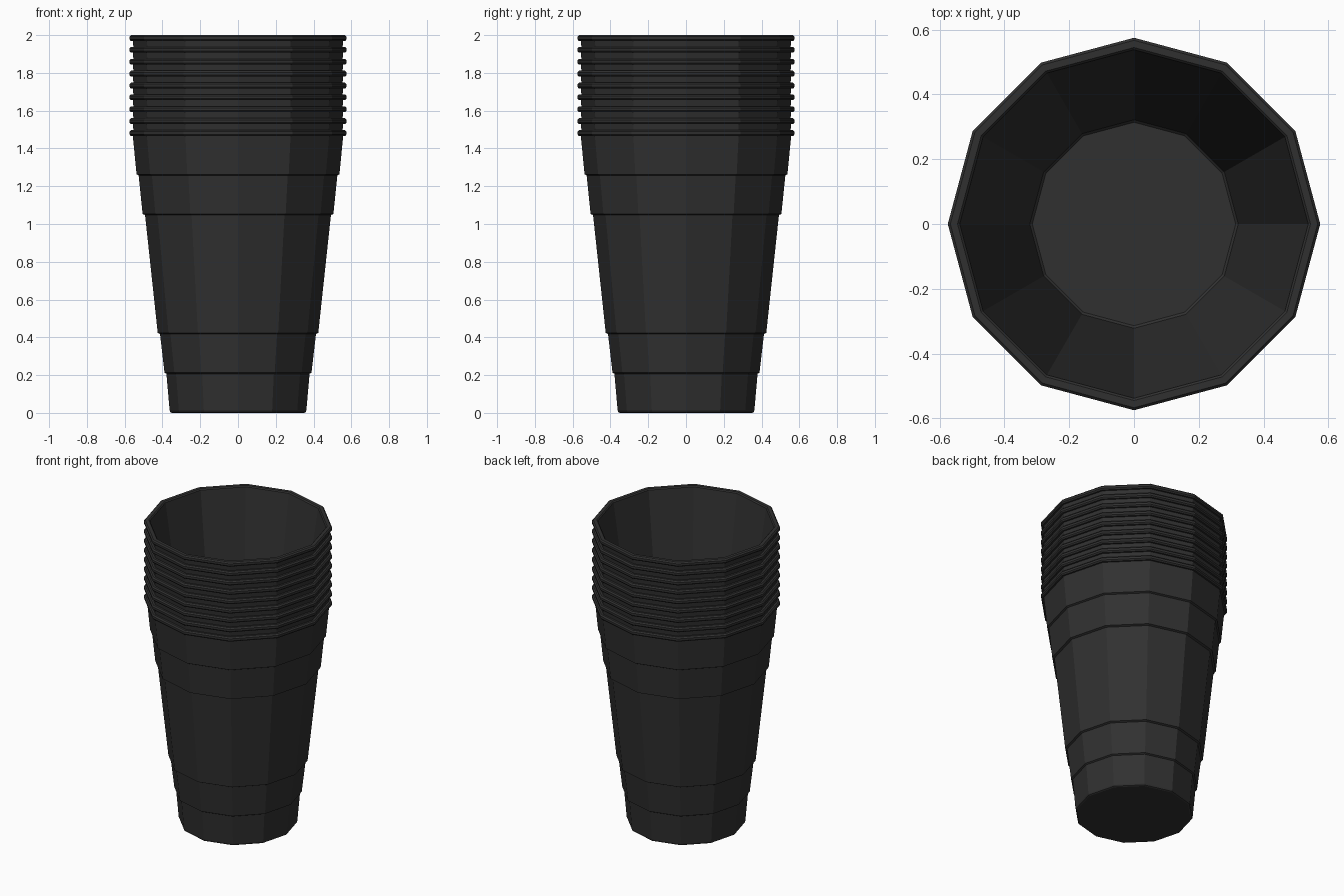
import bpy, bmesh
from math import cos, sin, pi

if "Cube" in bpy.data.objects:
    bpy.data.objects.remove(bpy.data.objects["Cube"])

SIDES, COUNT, HEIGHT = 12, 9, 1.497
PITCH = (2.0 - HEIGHT) / (COUNT - 1)

# Half profile (radius, height): outside from base to rim, then down the inside to the floor
PROFILE = [
    (0.350, 0.0), (0.358, 0.004), (0.362, 0.014),
    (0.379, 0.207), (0.389, 0.213),
    (0.413, 0.418), (0.425, 0.424),
    (0.492, 1.047), (0.505, 1.053),
    (0.526, 1.257), (0.537, 1.263),
    (0.557, 1.467),
    (0.568, 1.467), (0.575, 1.475), (0.575, 1.489), (0.567, HEIGHT),
    (0.545, HEIGHT), (0.538, 1.490),
    (0.322, 0.030), (0.314, 0.022),
]

mat = bpy.data.materials.new("dark_plastic")
mat.diffuse_color = (0.03, 0.03, 0.03, 1)
mat.use_nodes = True
mat.node_tree.nodes["Principled BSDF"].inputs["Base Color"].default_value = mat.diffuse_color


def lathe(name, profile):
    bm = bmesh.new()
    rings = [[bm.verts.new((r * cos(2 * pi * i / SIDES), r * sin(2 * pi * i / SIDES), z))
              for i in range(SIDES)] for r, z in profile]
    for a, b in zip(rings, rings[1:]):
        for i in range(SIDES):
            j = (i + 1) % SIDES
            bm.faces.new((a[i], a[j], b[j], b[i]))
    # Underside and inside floor
    bm.faces.new(rings[0][::-1])
    bm.faces.new(rings[-1])
    bmesh.ops.recalc_face_normals(bm, faces=bm.faces)
    mesh = bpy.data.meshes.new(name)
    bm.to_mesh(mesh)
    bm.free()
    mesh.materials.append(mat)
    return mesh


# Stack of identical nested cups
cup_mesh = lathe("cup", PROFILE)
for n in range(COUNT):
    cup = bpy.data.objects.new(f"cup_{n + 1}", cup_mesh)
    cup.location.z = n * PITCH
    bpy.context.collection.objects.link(cup)
